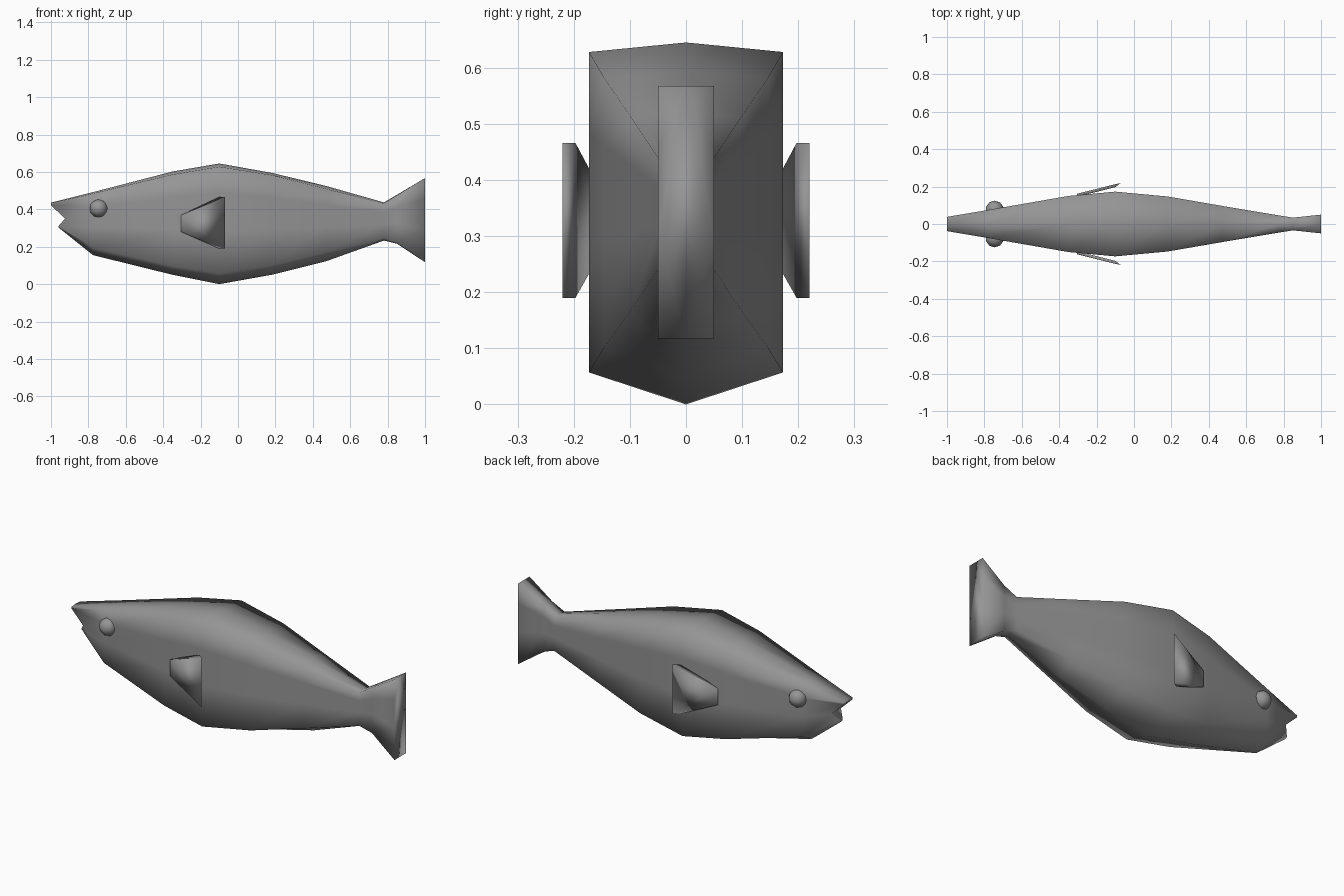
import bpy, bmesh, math

if "Cube" in bpy.data.objects:
    bpy.data.objects.remove(bpy.data.objects["Cube"])

# Dark grey skin
skin = bpy.data.materials.new("dark_grey")
skin.diffuse_color = (0.3, 0.3, 0.3, 1)
skin.use_nodes = True
skin.node_tree.nodes["Principled BSDF"].inputs["Base Color"].default_value = skin.diffuse_color


def make_object(name, bm):
    bmesh.ops.recalc_face_normals(bm, faces=bm.faces)
    mesh = bpy.data.meshes.new(name)
    bm.to_mesh(mesh)
    bm.free()
    mesh.shade_smooth()
    mesh.materials.append(skin)
    obj = bpy.data.objects.new(name, mesh)
    bpy.context.collection.objects.link(obj)
    return obj


def loft(rings):
    bm = bmesh.new()
    loops = [[bm.verts.new(p) for p in ring] for ring in rings]
    n = len(loops[0])
    for a, b in zip(loops, loops[1:]):
        for i in range(n):
            j = (i + 1) % n
            bm.faces.new((a[i], a[j], b[j], b[i]))
    bm.faces.new(loops[-1])
    return bm, loops


# Body stations: x, half width, ridge z, upper side z, lower side z, keel z
stations = [
    (-0.775, 0.076, 0.492, 0.485, 0.195, 0.155),
    (-0.35, 0.150, 0.602, 0.586, 0.098, 0.050),
    (-0.10, 0.173, 0.645, 0.628, 0.057, 0.000),
    (0.18, 0.147, 0.595, 0.583, 0.100, 0.050),
    (0.47, 0.097, 0.525, 0.510, 0.170, 0.122),
    (0.78, 0.045, 0.437, 0.432, 0.247, 0.233),
    (0.85, 0.034, 0.478, 0.476, 0.222, 0.216),
    (1.00, 0.050, 0.567, 0.567, 0.117, 0.117),
]


def half_to_ring(half):
    # ridge, side points, keel, then the mirrored side points
    return half + [(x, -y, z) for x, y, z in reversed(half[1:-1])]


# Snout ring: upper lip, mouth notch and narrow lower lip
rings = [half_to_ring([(-1, 0, 0.436), (-1, 0.038, 0.433), (-1, 0.038, 0.422),
                       (-0.925, 0.044, 0.35), (-0.96, 0.010, 0.31),
                       (-0.96, 0, 0.303)])]
for x, w, ridge, hi, lo, keel in stations:
    side = [(x, w, hi + (lo - hi) * t) for t in (0, 0.25, 0.6, 1)]
    rings.append(half_to_ring([(x, 0, ridge)] + side + [(x, 0, keel)]))

bm, loops = loft(rings)
# Close the mouth with strips between the left and right lips
front = loops[0]
bm.faces.new((front[0], front[1], front[9]))
for i in range(1, 4):
    bm.faces.new((front[i], front[i + 1], front[9 - i], front[10 - i]))
bm.faces.new((front[4], front[5], front[6]))
make_object("body", bm)

for s, label in ((-1, "right"), (1, "left")):
    # Side fin: thin wedge flaring outwards to the rear
    bm, fin = loft([
        [(-0.305, s * 0.162, 0.37), (-0.305, s * 0.162, 0.28),
         (-0.305, s * 0.146, 0.28), (-0.305, s * 0.146, 0.37)],
        [(-0.07, s * 0.22, 0.466), (-0.07, s * 0.22, 0.19),
         (-0.10, s * 0.197, 0.19), (-0.10, s * 0.197, 0.466)],
    ])
    bm.faces.new(fin[0])
    make_object(label + "_fin", bm)

    # Eye: low-poly ball set into the head
    bm = bmesh.new()
    bmesh.ops.create_icosphere(bm, subdivisions=2, radius=0.049)
    eye = make_object(label + "_eye", bm)
    eye.location = (-0.745, s * 0.076, 0.405)
